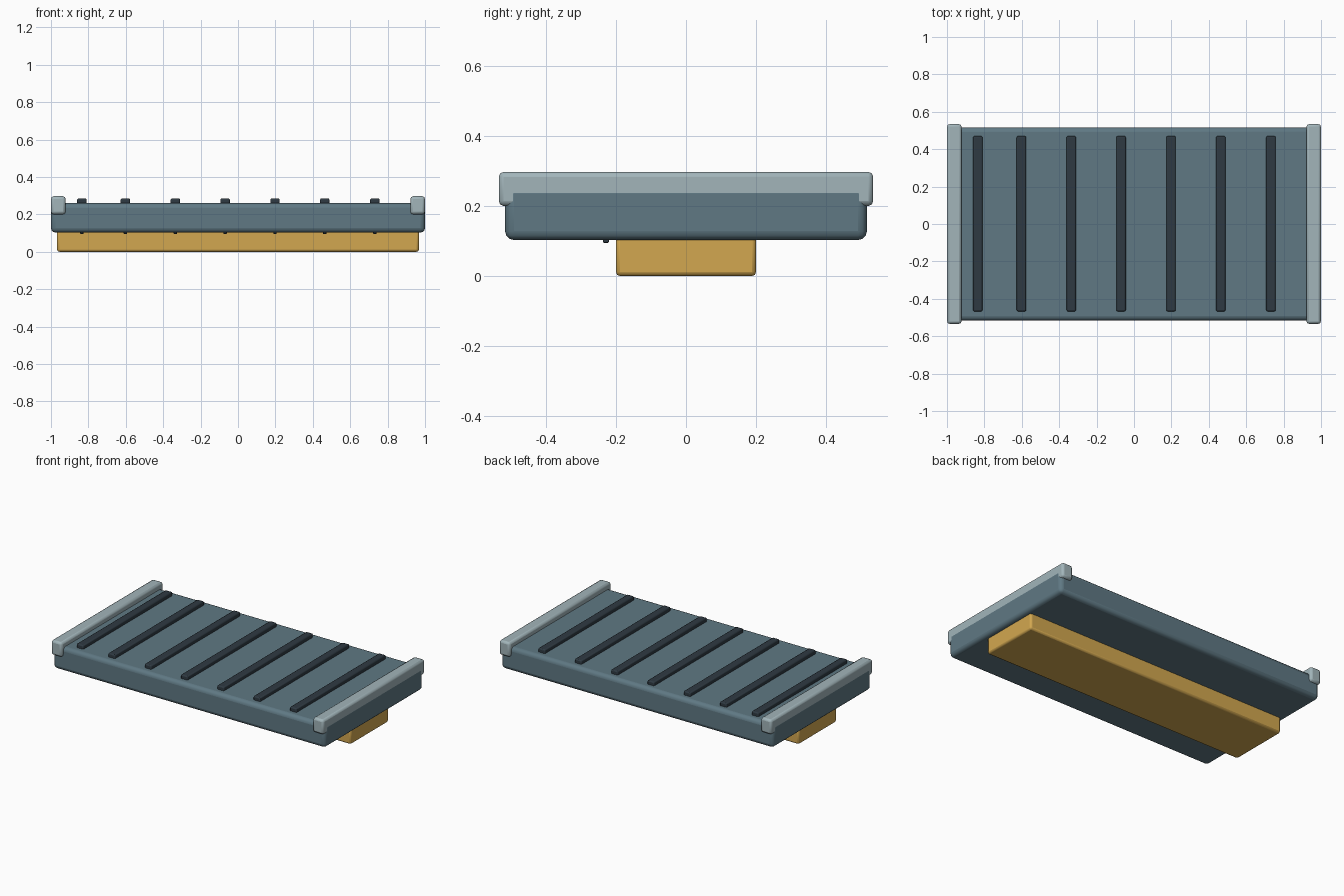
import bpy, bmesh, math

if "Cube" in bpy.data.objects:
    bpy.data.objects.remove(bpy.data.objects["Cube"])


def material(name, rgb):
    m = bpy.data.materials.new(name)
    m.diffuse_color = (*rgb, 1)
    m.use_nodes = True
    m.node_tree.nodes["Principled BSDF"].inputs["Base Color"].default_value = m.diffuse_color
    return m


BLUE = material("slate_blue", (0.115, 0.19, 0.23))
PALE = material("pale_grey", (0.36, 0.46, 0.49))
DARK = material("dark_rubber", (0.028, 0.042, 0.055))
GOLD = material("ochre", (0.65, 0.39, 0.08))


def box(name, lo, hi, mat, bevel, segments=2):
    """Rounded box between two corners."""
    bm = bmesh.new()
    bmesh.ops.create_cube(bm, size=1)
    for v in bm.verts:
        v.co = [(a + b) / 2 + c * (b - a) for a, b, c in zip(lo, hi, v.co)]
    mesh = bpy.data.meshes.new(name)
    bm.to_mesh(mesh)
    bm.free()
    ob = bpy.data.objects.new(name, mesh)
    bpy.context.collection.objects.link(ob)
    mesh.materials.append(mat)
    mod = ob.modifiers.new("rounded_edges", 'BEVEL')
    mod.width = bevel
    mod.segments = segments
    bpy.ops.object.select_all(action='DESELECT')
    ob.select_set(True)
    bpy.context.view_layer.objects.active = ob
    bpy.ops.object.shade_smooth_by_angle(angle=math.radians(35))
    return ob


# Main slab and the spine beneath it
box("deck", (-1, -0.516, 0.103), (1, 0.516, 0.26), BLUE, 0.025, 3)
box("underside_beam", (-0.967, -0.2, 0), (0.967, 0.2, 0.115), GOLD, 0.012)

# End rails
for side, a, b in (("left", -0.9995, -0.922), ("right", 0.922, 0.9995)):
    box(side + "_end_rail", (a, -0.534, 0.2), (b, 0.534, 0.297), PALE, 0.014)

# Grip strips across the top, each with a small peg below
for i, x in enumerate((-0.835, -0.602, -0.335, -0.069, 0.198, 0.464, 0.732)):
    box(f"grip_strip_{i + 1}", (x - 0.025, -0.467, 0.245),
        (x + 0.025, 0.47, 0.285), DARK, 0.007)
    box(f"underside_peg_{i + 1}", (x - 0.009, -0.237, 0.095),
        (x + 0.009, -0.22, 0.115), DARK, 0.003)
